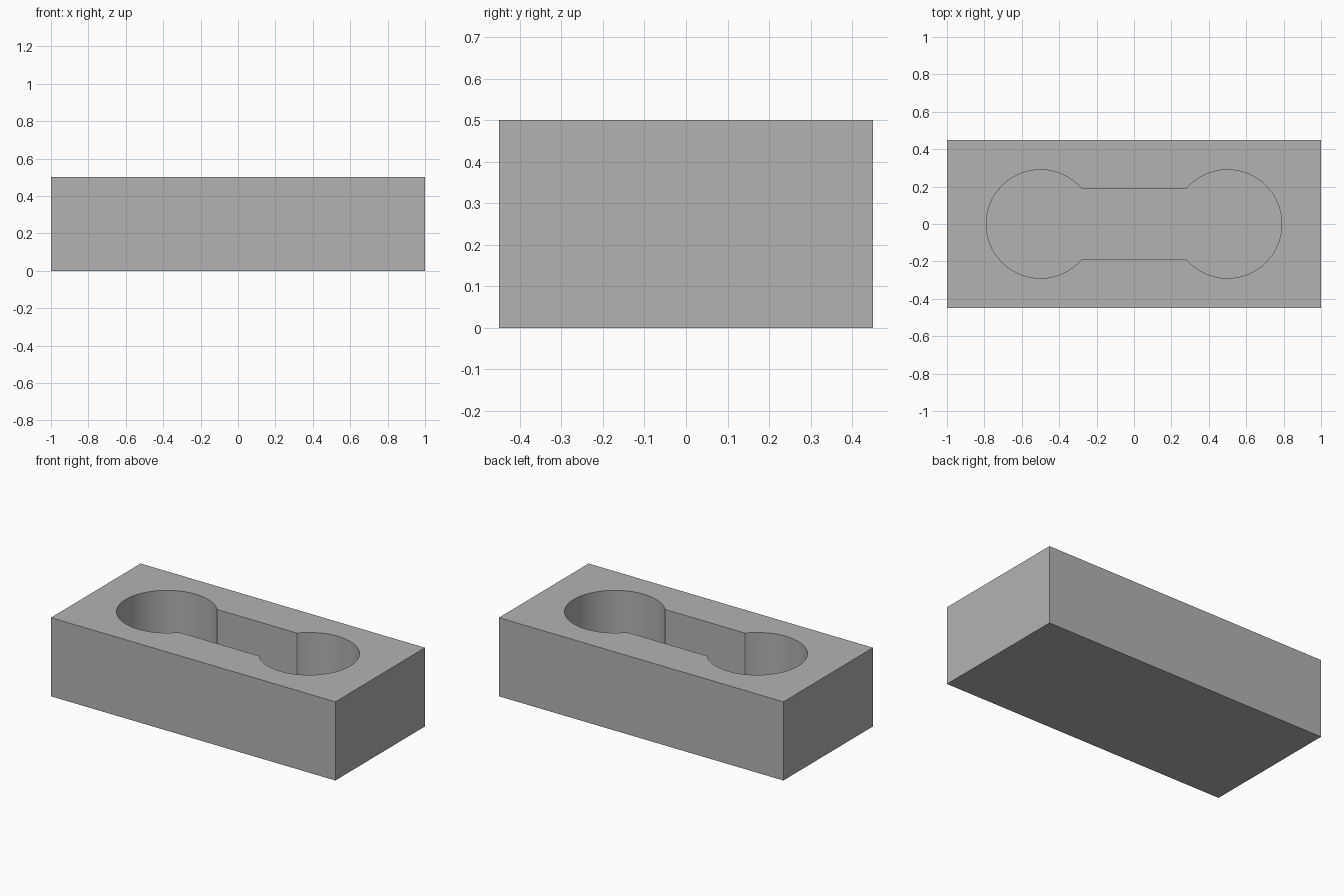
import bpy
import bmesh
from math import asin, cos, sin, pi, radians

LENGTH, WIDTH, HEIGHT = 2.0, 0.9, 0.5
FLOOR = 0.1            # thickness left under the pocket
CENTRE = 0.5           # distance of each round end from the middle
RADIUS = 0.29
SLOT = 0.19            # half width of the straight channel
STEPS = 64             # segments per round end

if "Cube" in bpy.data.objects:
    bpy.data.objects.remove(bpy.data.objects["Cube"])

# Single grey material
grey = bpy.data.materials.new("plain_grey")
grey.use_nodes = True
colour = (0.45, 0.45, 0.45, 1.0)
grey.diffuse_color = colour
grey.node_tree.nodes["Principled BSDF"].inputs["Base Color"].default_value = colour


def prism(name, outline, bottom, top):
    """Extrude a closed counter-clockwise outline between two heights."""
    bm = bmesh.new()
    base = bm.faces.new([bm.verts.new((x, y, bottom)) for x, y in outline])
    lid = bmesh.ops.extrude_face_region(bm, geom=[base])["geom"]
    verts = [v for v in lid if isinstance(v, bmesh.types.BMVert)]
    bmesh.ops.translate(bm, verts=verts, vec=(0, 0, top - bottom))
    bmesh.ops.recalc_face_normals(bm, faces=bm.faces)
    mesh = bpy.data.meshes.new(name)
    bm.to_mesh(mesh)
    bm.free()
    mesh.materials.append(grey)
    obj = bpy.data.objects.new(name, mesh)
    bpy.context.collection.objects.link(obj)
    return obj


# Rectangular block
hx, hy = LENGTH / 2, WIDTH / 2
block = prism("block", [(-hx, -hy), (hx, -hy), (hx, hy), (-hx, hy)], 0, HEIGHT)

# Dumbbell pocket: an arc at each end joined by a straight channel
sweep = pi - asin(SLOT / RADIUS)
angles = [-sweep + 2 * sweep * i / STEPS for i in range(STEPS + 1)]
right_end = [(CENTRE + RADIUS * cos(a), RADIUS * sin(a)) for a in angles]
left_end = [(-x, -y) for x, y in right_end]
cutter = prism("pocket_cutter", right_end + left_end, FLOOR, HEIGHT + 0.1)
cutter.hide_render = True

# Cut the pocket, then drop the cutter
cut = block.modifiers.new("pocket", "BOOLEAN")
cut.operation = "DIFFERENCE"
cut.solver = "EXACT"
cut.object = cutter
bpy.ops.object.select_all(action="DESELECT")
block.select_set(True)
bpy.context.view_layer.objects.active = block
bpy.ops.object.modifier_apply(modifier=cut.name)
bpy.data.objects.remove(cutter)

# Round walls smooth, edges crisp
bpy.ops.object.shade_smooth_by_angle(angle=radians(30))
